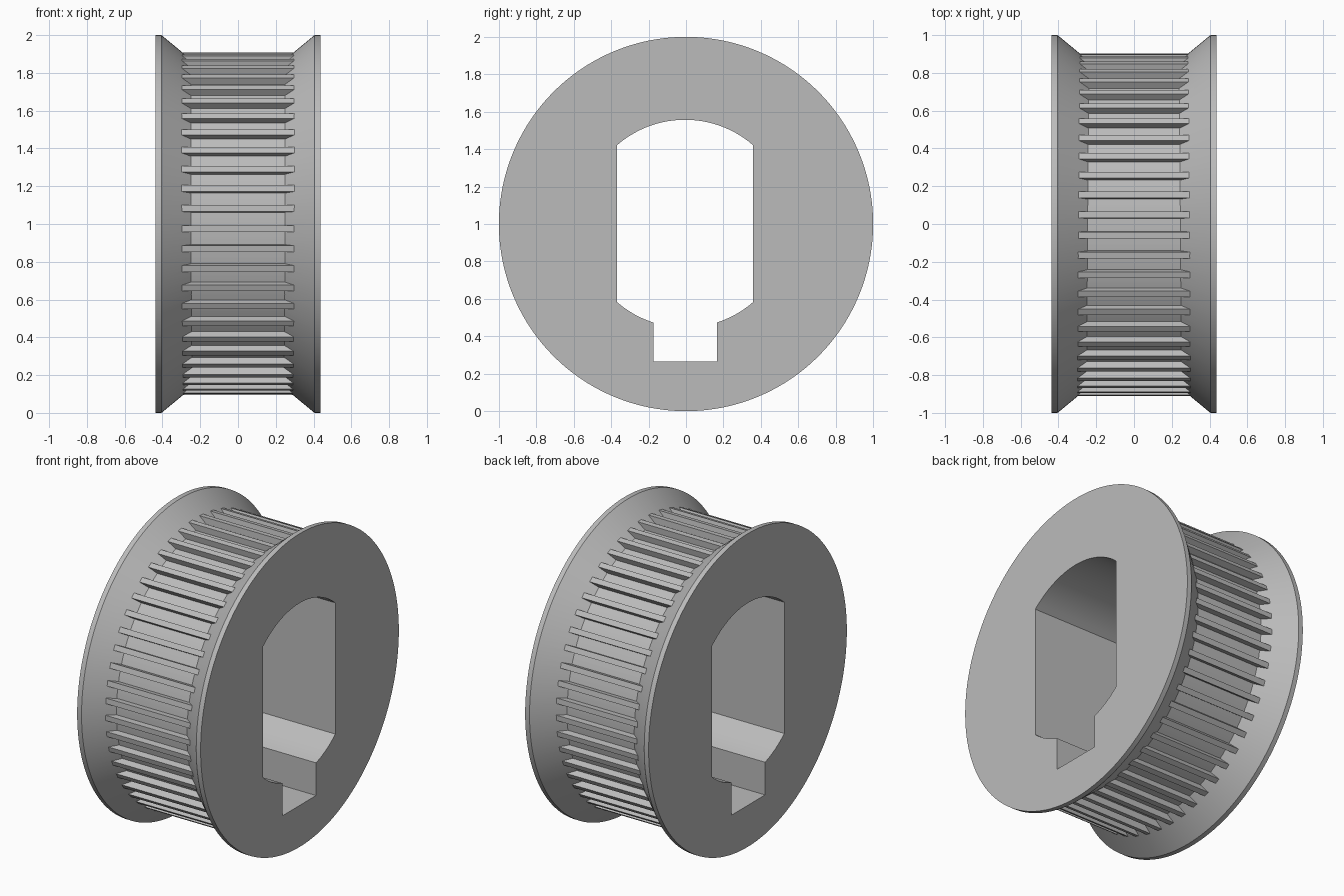
import bpy
import bmesh
from math import sin, cos, pi, sqrt, asin, radians

if "Cube" in bpy.data.objects:
    bpy.data.objects.remove(bpy.data.objects["Cube"], do_unlink=True)

TEETH = 53
TIP_R, ROOT_R, TOOTH_HALF = 0.906, 0.866, 0.017
BORE_R, BORE_HALF, KEY_HALF, KEY_DEPTH = 0.555, 0.364, 0.17, 0.737
AXIS_Y, AXIS_Z = -0.005, 1.002      # axis of the toothed drum and the bore

grey = bpy.data.materials.new("grey metal")
grey.use_nodes = True
COLOUR = (0.5, 0.5, 0.5, 1)
grey.diffuse_color = COLOUR
grey.node_tree.nodes["Principled BSDF"].inputs["Base Color"].default_value = COLOUR


def finish(bm, name):
    bmesh.ops.recalc_face_normals(bm, faces=bm.faces)
    mesh = bpy.data.meshes.new(name)
    bm.to_mesh(mesh)
    bm.free()
    mesh.materials.append(grey)
    obj = bpy.data.objects.new(name, mesh)
    bpy.context.collection.objects.link(obj)
    return obj


def extrude_x(points, half, name):
    """Prism along x from a (y, z) outline around the drum axis."""
    bm = bmesh.new()
    rings = [[bm.verts.new((x, y + AXIS_Y, z + AXIS_Z)) for y, z in points]
             for x in (-half, half)]
    for ring in rings:
        bm.faces.new(ring)
    n = len(points)
    for i in range(n):
        j = (i + 1) % n
        bm.faces.new((rings[0][i], rings[0][j], rings[1][j], rings[1][i]))
    return finish(bm, name)


def revolve_x(profile, segments, name):
    """Solid of revolution about x from (x, radius) steps."""
    bm = bmesh.new()
    rings = [[bm.verts.new((x, r * sin(2 * pi * i / segments),
                            1 + r * cos(2 * pi * i / segments)))
              for i in range(segments)] for x, r in profile]
    for a, b in zip(rings, rings[1:]):
        for i in range(segments):
            j = (i + 1) % segments
            bm.faces.new((a[i], a[j], b[j], b[i]))
    bm.faces.new(rings[0])
    bm.faces.new(rings[-1])
    return finish(bm, name)


def combine(target, tool, operation):
    mod = target.modifiers.new(operation.title(), 'BOOLEAN')
    mod.operation, mod.solver, mod.object = operation, 'EXACT', tool
    bpy.context.view_layer.objects.active = target
    bpy.ops.object.modifier_apply(modifier=mod.name)
    bpy.data.objects.remove(tool, do_unlink=True)


# Two sloped flanges meeting in a narrow waist
side = [(0.436, 1.0), (0.405, 1.0), (0.22, 0.847)]
pulley = revolve_x([(-x, r) for x, r in side] + side[::-1], 160, "toothed_pulley")

# Drum with straight-sided teeth, one tooth pointing straight down
outline = []
pitch = 2 * pi / TEETH
foot = asin(TOOTH_HALF / ROOT_R)
foot_r = ROOT_R * cos(foot)
for k in range(TEETH):
    a = k * pitch - pi / 2
    for r, t in ((foot_r, -TOOTH_HALF), (TIP_R, -TOOTH_HALF),
                 (TIP_R, TOOTH_HALF), (foot_r, TOOTH_HALF)):
        outline.append((r * cos(a) - t * sin(a), r * sin(a) + t * cos(a)))
    mid = a + pitch / 2
    outline.append((ROOT_R * cos(mid), ROOT_R * sin(mid)))
combine(pulley, extrude_x(outline, 0.32, "toothed_drum"), 'UNION')


# Bore with two flat sides and a square keyway at the bottom
def arc(y0, y1, sign, steps):
    ys = [y0 + (y1 - y0) * i / steps for i in range(steps + 1)]
    return [(y, sign * sqrt(BORE_R ** 2 - y * y)) for y in ys]


bore = arc(BORE_HALF, -BORE_HALF, 1, 24)
bore += arc(-BORE_HALF, -KEY_HALF, -1, 8)
bore += [(-KEY_HALF, -KEY_DEPTH), (KEY_HALF, -KEY_DEPTH)]
bore += arc(KEY_HALF, BORE_HALF, -1, 8)
combine(pulley, extrude_x(bore, 0.6, "bore_cutter"), 'DIFFERENCE')

# Smooth round surfaces, crisp edges
bpy.ops.object.select_all(action='DESELECT')
pulley.select_set(True)
bpy.context.view_layer.objects.active = pulley
bpy.ops.object.shade_smooth_by_angle(angle=radians(25))
